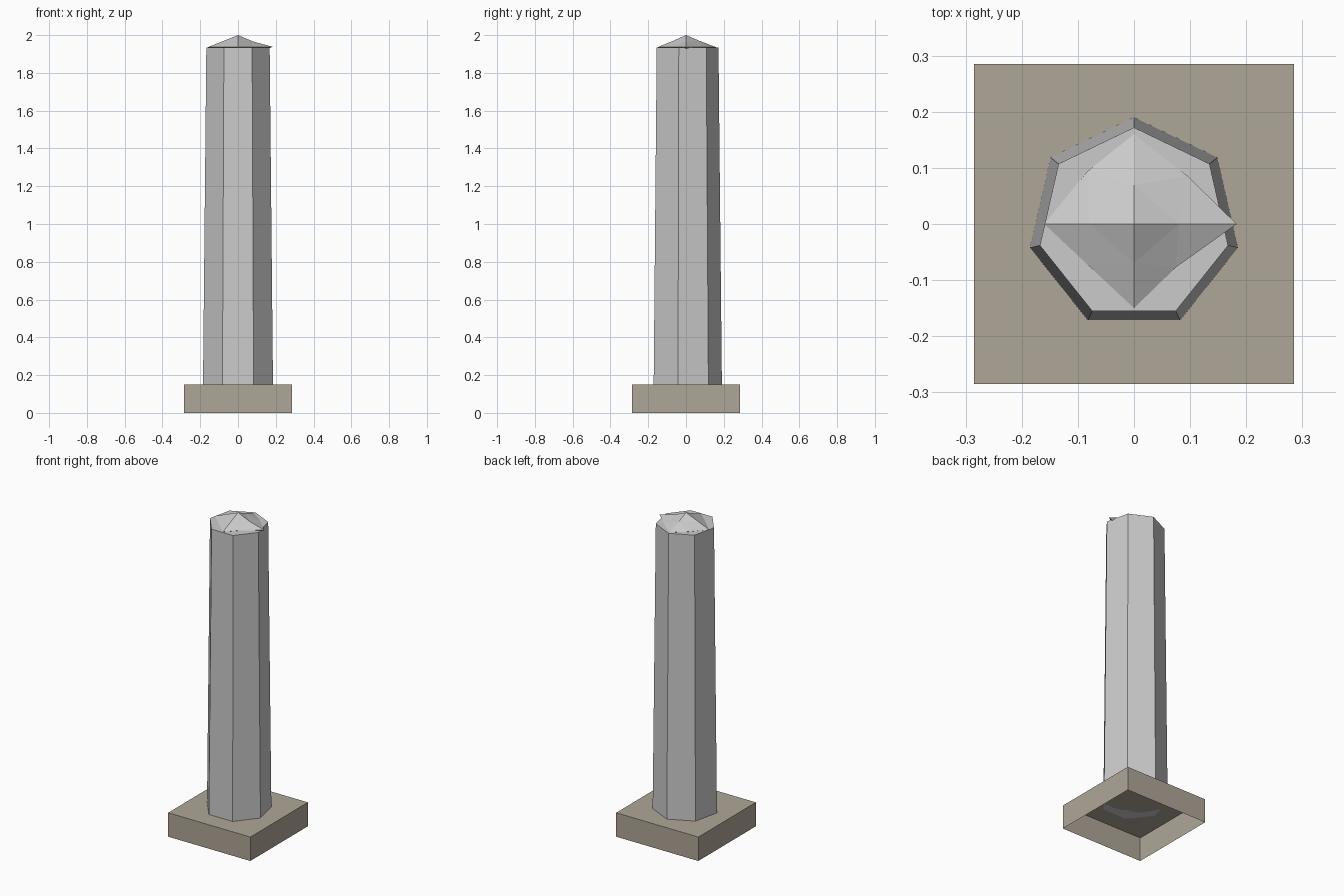
import bpy
from math import sin, cos, pi

if "Cube" in bpy.data.objects:
    bpy.data.objects.remove(bpy.data.objects["Cube"])


def mesh_object(name, verts, faces):
    mesh = bpy.data.meshes.new(name)
    mesh.from_pydata(verts, [], faces)
    mesh.update()
    obj = bpy.data.objects.new(name, mesh)
    bpy.context.collection.objects.link(obj)
    return obj


def ring(n, radius, z):
    # first vertex points to the back (+y), counter-clockwise
    return [(-radius * sin(2 * pi * i / n), radius * cos(2 * pi * i / n), z) for i in range(n)]


def bridge(n, a, b):
    return [(a + i, a + (i + 1) % n, b + (i + 1) % n, b + i) for i in range(n)]


# Square plinth, hollow and open underneath
h = 0.285
corners = [(-h, -h), (h, -h), (h, h), (-h, h)]
plinth = mesh_object("plinth",
                     [(x, y, z) for z in (0, 0.15) for x, y in corners],
                     bridge(4, 0, 4) + [(4, 5, 6, 7)])
stone = bpy.data.materials.new("warm_stone")
stone.diffuse_color = (0.43, 0.38, 0.31, 1)
stone.use_nodes = True
stone.node_tree.nodes["Principled BSDF"].inputs["Base Color"].default_value = stone.diffuse_color
plinth.data.materials.append(stone)

# Tapered seven-sided shaft
n = 7
mesh_object("shaft", ring(n, 0.19, 0.15) + ring(n, 0.172, 1.935),
            bridge(n, 0, n) + [tuple(range(n, 2 * n)), tuple(reversed(range(n)))])

# Rough four-pointed cap: peak, inner ring, outer ring, lower point
peak = [(0, 0, 2.0)]
inner = [(0.08, 0, 1.966), (0, 0.07, 1.970), (-0.08, 0, 1.968), (0, -0.07, 1.969)]
outer = [(0.183, 0, 1.938), (0.095, 0.086, 1.938), (0, 0.16, 1.936), (-0.083, 0.094, 1.938),
         (-0.16, 0, 1.936), (-0.08, -0.075, 1.938), (0, -0.15, 1.936), (0.075, -0.077, 1.938)]
faces = []
for i in range(4):
    a, b = 1 + i, 1 + (i + 1) % 4
    o, m, p = 5 + 2 * i, 6 + 2 * i, 5 + (2 * i + 2) % 8
    faces += [(0, a, b), (a, o, m), (a, m, b), (b, m, p), (13, m, o), (13, p, m)]
mesh_object("cap", peak + inner + outer + [(0, 0, 1.86)], faces)
